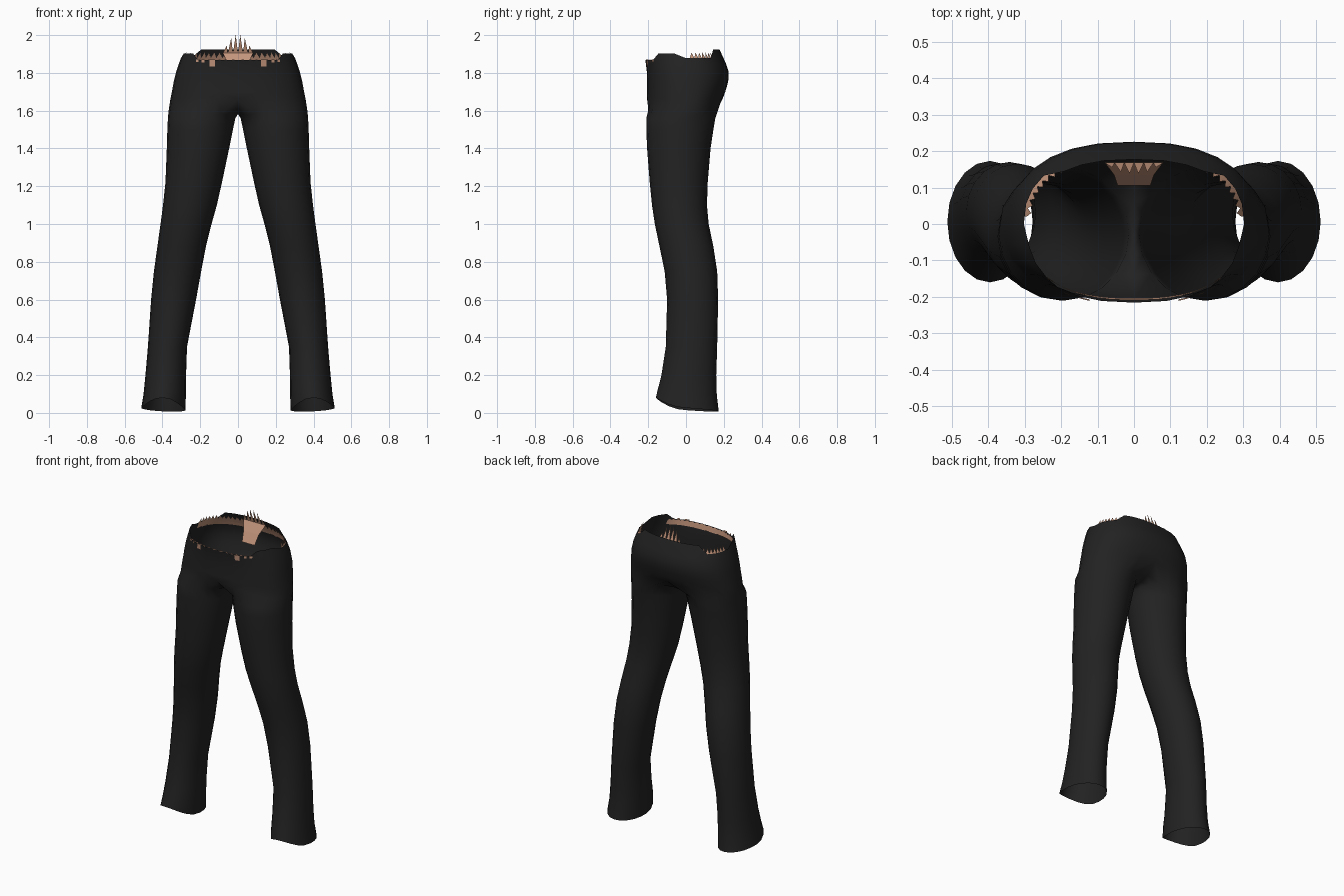
import bpy, bmesh, math

if "Cube" in bpy.data.objects:
    bpy.data.objects.remove(bpy.data.objects["Cube"])


def material(name, rgb):
    m = bpy.data.materials.new(name)
    m.diffuse_color = (*rgb, 1)
    m.use_nodes = True
    m.node_tree.nodes["Principled BSDF"].inputs["Base Color"].default_value = m.diffuse_color
    return m


CLOTH = material("black cloth", (0.016, 0.016, 0.016))
SKIN = material("tan lining", (0.55, 0.30, 0.20))

OUT, INN = 14, 6            # outer and inner-thigh segments of each ring
N = OUT + INN

# leg rings: z, inner x, outer x, front y, back y
LEG = [
    (0.02, .278, .512, -.160, .173), (0.10, .276, .500, -.150, .163),
    (0.20, .275, .490, -.130, .160), (0.35, .270, .477, -.107, .165),
    (0.60, .222, .460, -.100, .170), (0.75, .195, .445, -.113, .165),
    (0.88, .170, .427, -.140, .145), (1.00, .140, .410, -.165, .120),
    (1.10, .112, .397, -.180, .111), (1.22, .085, .384, -.192, .115),
    (1.40, .047, .377, -.206, .130), (1.50, .027, .374, -.210, .145),
    (1.56, .014, .371, -.210, .155),
]
# hip profile: z, half width, front y, back y
HIP = [
    (1.58, .370, -.210, .160), (1.64, .362, -.208, .185), (1.70, .350, -.206, .208),
    (1.76, .339, -.206, .226), (1.82, .324, -.208, .224), (1.87, .305, -.216, .203),
    (1.90, .294, -.219, .186), (1.94, .280, -.219, .172),
]


def hip_point(deg, z, inset=0.0):
    """Point on the hip wall; -90 is centre front, 0 the side, 90 centre back."""
    z0 = min(max(z, HIP[0][0]), HIP[-1][0])
    for a, b in zip(HIP, HIP[1:]):
        if z0 <= b[0]:
            t = (z0 - a[0]) / (b[0] - a[0])
            w, f, k = (a[i] + (b[i] - a[i]) * t for i in (1, 2, 3))
            break
    c, s = math.cos(math.radians(deg)), math.sin(math.radians(deg))
    x = (w - inset) * max(c, 0) ** 0.82 if c > 1e-6 else 0.0
    y = (k - inset if s > 0 else -f - inset) * math.copysign(abs(s) ** 0.85, s)
    return (x, y, z)


def rim_z(deg):
    """Uneven height of the waist edge."""
    if deg < -50:
        return 1.868
    if deg < -2:
        return 1.902
    return 1.878 if deg < 42 else 1.925


def make(name, build, mat, mirror=True, smooth=True):
    bm = bmesh.new()
    build(bm)
    bmesh.ops.recalc_face_normals(bm, faces=bm.faces)
    me = bpy.data.meshes.new(name)
    bm.to_mesh(me)
    bm.free()
    me.materials.append(mat)
    ob = bpy.data.objects.new(name, me)
    bpy.context.collection.objects.link(ob)
    if mirror:
        mod = ob.modifiers.new("mirror", 'MIRROR')
        mod.use_clip = True
        mod.merge_threshold = 0.0005
    if smooth:
        for p in me.polygons:
            p.use_smooth = True
    return ob


def trousers(bm):
    rings = []
    # leg tube with an arched front hem
    for i, (z, xi, xo, yf, yb) in enumerate(LEG):
        ring = []
        for k in range(N):
            a = math.radians(234 + 360 * k / N)
            c, s = math.cos(a), math.sin(a)
            dz = 0
            if i < 2:
                dz = (.06 * s * s if s < 0 else -.012 * s) * (1, .35)[i]
                dz += .006 * c * (1 - i)
            if i > 10:      # lift the inner front and back into the crotch seam
                dz = (i - 10) * .015 * max(0, -c) * s * s * 2
            ring.append(bm.verts.new(((xi + xo) / 2 + (xo - xi) / 2 * c,
                                      (yf + yb) / 2 + (yb - yf) / 2 * s, z + dz)))
        rings.append(ring)
    # crotch ring: outer half follows the hips, inner strip is the seam
    angles = [-90 + 180 * k / OUT for k in range(OUT + 1)]

    def lifted(z, lift):
        return [bm.verts.new(hip_point(d, z + lift * abs(math.sin(math.radians(d))) ** 4))
                for d in angles]
    ring = lifted(1.60, .06)
    yf, yb = ring[0].co.y, ring[OUT].co.y
    for j in range(1, INN):
        t = 1 - 2 * j / INN
        ring.append(bm.verts.new((0, (yf + yb) / 2 + (yb - yf) / 2 * t, 1.582 + .078 * t ** 4)))
    rings.append(ring)
    for a, b in zip(rings, rings[1:]):
        for k in range(N):
            n = (k + 1) % N
            bm.faces.new((a[k], a[n], b[n], b[k]))
    # hips up to the uneven waist
    hips = [ring[:OUT + 1]]
    for z, lift in ((1.66, .04), (1.71, .025), (1.76, .01), (1.81, 0), (1.85, 0)):
        hips.append(lifted(z, lift))
    hips.append([bm.verts.new(hip_point(d, rim_z(d))) for d in angles])
    for a, b in zip(hips, hips[1:]):
        for k in range(OUT):
            bm.faces.new((a[k], a[k + 1], b[k + 1], b[k]))


def band(start, end, low, high, tooth, count):
    """Lining strip with a saw-tooth upper edge."""
    def build(bm):
        pts = []
        for i in range(count + 1):
            d = start + (end - start) * i / count
            top = high + (tooth if i % 2 else 0)
            pts.append([bm.verts.new(hip_point(d, z, .007)) for z in (low, (low + high) / 2, top)])
        for a, b in zip(pts, pts[1:]):
            for j in range(2):
                bm.faces.new((a[j], b[j], b[j + 1], a[j + 1]))
    return build


def back_tab(bm):
    # sloping tab at the centre back, ending in a fan of spikes
    rows = [(.045, .105, 1.79), (.055, .135, 1.85), (.08, .168, 1.905)]
    grid = [[bm.verts.new((w * (i / 3 - 1), y, z)) for i in range(7)] for w, y, z in rows]
    for a, b in zip(grid, grid[1:]):
        for i in range(6):
            bm.faces.new((a[i], a[i + 1], b[i + 1], b[i]))
    top = grid[-1]
    for i, h in enumerate((1.945, 1.985, 2.0, 2.0, 1.985, 1.945)):
        x = (i - 2.5) * .024
        tip = bm.verts.new((x, .168 - (h - 1.905) * .32, h))
        bm.faces.new((top[i], top[i + 1], tip))


def front_tab(bm):
    # short tab lying just over the front waist edge
    for x, low in ((.137, 1.835), (.185, 1.856), (.215, 1.858)):
        w = .015 if x < .15 else .007
        q = []
        for px, z in ((x - w, low), (x + w, low), (x + w, 1.872), (x - w, 1.872)):
            # find the wall depth at this width
            d = min((i * .25 - 90 for i in range(360)),
                    key=lambda a: abs(hip_point(a, z)[0] - px))
            q.append(bm.verts.new((px, hip_point(d, z)[1] - .005, z)))
        bm.faces.new(q)


make("trousers", trousers, CLOTH)
make("back_waist_lining", band(4, 90, 1.835, 1.878, .03, 28), SKIN, smooth=False)
make("front_waist_lining", band(-90, -42, 1.835, 1.864, .008, 16), SKIN, smooth=False)
make("back_tab", back_tab, SKIN, mirror=False, smooth=False)
make("front_tab", front_tab, SKIN, smooth=False)
